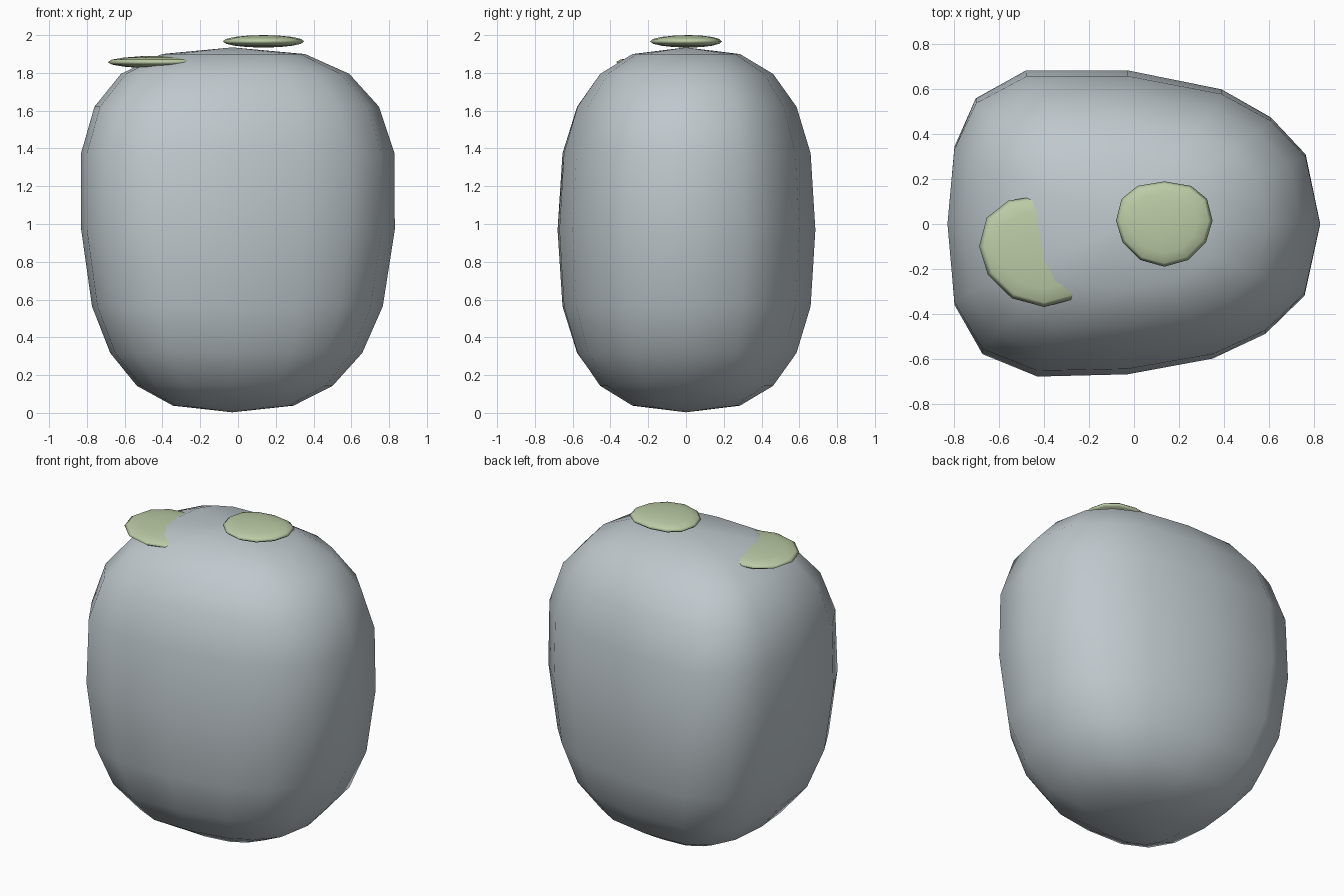
import bpy
from math import sin, cos, pi

if "Cube" in bpy.data.objects:
    bpy.data.objects.remove(bpy.data.objects["Cube"])


def spow(v, e):
    return abs(v) ** e * (1 if v > 0 else -1 if v < 0 else 0)


def material(name, rgb):
    m = bpy.data.materials.new(name)
    m.diffuse_color = (*rgb, 1)
    m.use_nodes = True
    m.node_tree.nodes["Principled BSDF"].inputs["Base Color"].default_value = m.diffuse_color
    return m


def globe(name, segs, rings, point, mat):
    """Closed pole-to-pole surface; point(u, t) maps angle u and latitude t."""
    verts = [point(0, -pi / 2)]
    for i in range(1, rings):
        t = -pi / 2 + pi * i / rings
        verts += [point(2 * pi * j / segs, t) for j in range(segs)]
    verts.append(point(0, pi / 2))
    last = len(verts) - 1
    top = last - segs
    faces = []
    for j in range(segs):
        k = (j + 1) % segs
        faces.append((0, 1 + k, 1 + j))
        faces.append((last, top + j, top + k))
        for i in range(rings - 2):
            a, b = 1 + i * segs, 1 + (i + 1) * segs
            faces.append((a + j, a + k, b + k, b + j))
    me = bpy.data.meshes.new(name)
    me.from_pydata(verts, [], faces)
    me.polygons.foreach_set("use_smooth", [True] * len(faces))
    me.materials.append(mat)
    ob = bpy.data.objects.new(name, me)
    bpy.context.collection.objects.link(ob)
    return ob


# Boulder: boxy globe, blunt at -x, narrowing to +x, slimmer at the foot
OUTLINE = [(.83, 0), (.765, .31), (.61, .475), (.39, .6), (-.03, .685),
           (-.48, .685), (-.705, .56), (-.8, .345), (-.83, 0), (-.8, -.36),
           (-.675, -.58), (-.43, -.68), (-.03, -.67), (.35, -.6),
           (.585, -.49), (.76, -.32)]


def boulder_point(u, t):
    r = max(cos(t), 0) ** .74 if abs(t) < 1.57 else 0
    zn = spow(sin(t), .74)
    ox, oy = OUTLINE[round(u * 8 / pi) % 16]
    bx, by = .835 * spow(cos(u), .74), .68 * spow(sin(u), .74)
    x = bx + (ox + .03 - bx) * r
    y = by + (oy - by) * r
    return (-.03 + r * x * (1 + .09 * zn), r * y, .969 + .966 * zn)


globe("boulder", 16, 10, boulder_point, material("stone", (.52, .58, .61)))

# Moss patches: thin lenses, a little fuller at the back
moss = material("moss", (.50, .60, .38))


def patch(name, cx, cy, cz, rx, ry, rz):
    def point(u, t):
        r = max(cos(t), 0) if abs(t) < 1.57 else 0
        s, c = sin(u), cos(u)
        if s > 1e-6:
            y, x = .92 * s ** .85, spow(c, .85) if abs(c) > 1e-6 else 0
        else:
            y, x = -1.08 * abs(s) ** 1.1, c
        return (cx + rx * r * x, cy + ry * r * y, cz + rz * sin(t))
    return globe(name, 12, 8, point, moss)


patch("moss_patch_top", .135, .015, 1.967, .215, .19, .033)
patch("moss_patch_side", -.4, -.1, 1.857, .29, .25, .034)
